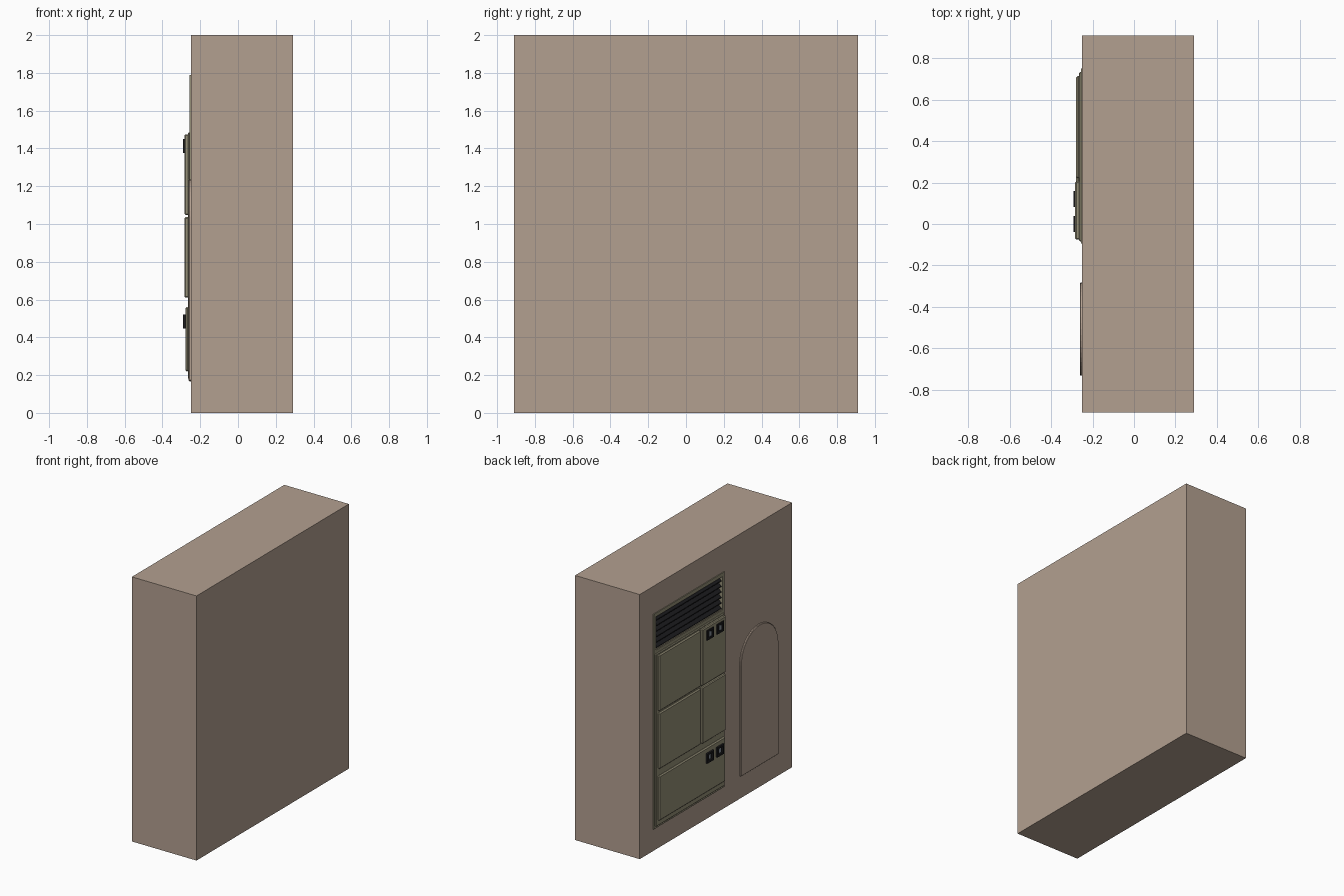
import bpy, bmesh, math

if "Cube" in bpy.data.objects:
    bpy.data.objects.remove(bpy.data.objects["Cube"])


def material(name, rgb):
    m = bpy.data.materials.new(name)
    m.diffuse_color = (*rgb, 1)
    m.use_nodes = True
    m.node_tree.nodes["Principled BSDF"].inputs["Base Color"].default_value = m.diffuse_color
    return m


PLASTER = material("plaster", (0.45, 0.35, 0.28))
OLIVE = material("olive_metal", (0.30, 0.275, 0.185))
BLACK = material("black", (0.012, 0.012, 0.014))
STEEL = material("steel", (0.25, 0.29, 0.34))


def finish(name, bm, mat, bevel=0):
    bmesh.ops.recalc_face_normals(bm, faces=bm.faces)
    me = bpy.data.meshes.new(name)
    bm.to_mesh(me)
    bm.free()
    ob = bpy.data.objects.new(name, me)
    bpy.context.collection.objects.link(ob)
    if mat:
        me.materials.append(mat)
    if bevel:
        mod = ob.modifiers.new("bevel", 'BEVEL')
        mod.width, mod.segments = bevel, 1
    return ob


def box(name, x, y, z, mat, bevel=0):
    """Box from (min, max) pairs."""
    bm = bmesh.new()
    bmesh.ops.create_cube(bm, size=1)
    for v in bm.verts:
        v.co = [(a + b) / 2 + c * (b - a) for (a, b), c in zip((x, y, z), v.co)]
    return finish(name, bm, mat, bevel)


def prism(name, profile, axis, lo, hi, mat, bevel=0):
    """Extrude a 2D profile along x (y,z points) or y (x,z points)."""
    bm = bmesh.new()
    at = (lambda p, d: (d, *p)) if axis == 'x' else (lambda p, d: (p[0], d, p[1]))
    f = bm.faces.new([bm.verts.new(at(p, lo)) for p in profile])
    g = bmesh.ops.extrude_face_region(bm, geom=[f])["geom"]
    delta = at((0, 0), hi - lo)
    bmesh.ops.translate(bm, vec=delta, verts=[v for v in g if isinstance(v, bmesh.types.BMVert)])
    return finish(name, bm, mat, bevel)


def ring(name, x, y, z, t, mat):
    """Rectangular frame of border width t, facing -x."""
    bm = bmesh.new()
    loops = []
    for d in x:
        for o in (0, t):
            (a, b), (c, e) = (y[0] + o, y[1] - o), (z[0] + o, z[1] - o)
            loops.append([bm.verts.new((d, *p)) for p in ((a, c), (b, c), (b, e), (a, e))])
    for p, q in ((0, 1), (1, 3), (3, 2), (2, 0)):
        for i in range(4):
            j = (i + 1) % 4
            bm.faces.new((loops[p][i], loops[p][j], loops[q][j], loops[q][i]))
    return finish(name, bm, mat)


# Wall block with a shallow recess for the vent
wall = box("wall", (-0.25, 0.29), (-0.91, 0.91), (0, 2), PLASTER)
VY, VZ = (-0.07, 0.725), (1.515, 1.765)
cutter = box("vent_cutter", (-0.4, -0.205), VY, VZ, None)
cutter.hide_render = True
cut = wall.modifiers.new("vent_recess", 'BOOLEAN')
cut.object, cut.operation, cut.solver = cutter, 'DIFFERENCE', 'EXACT'
bpy.context.view_layer.objects.active = wall
bpy.ops.object.modifier_apply(modifier=cut.name)
bpy.data.objects.remove(cutter)

# Cabinet backing, vent surround and vent lining
ring("vent_surround", (-0.256, -0.24), (-0.095, 0.75), (1.485, 1.79), 0.025, OLIVE)
box("vent_lining_back", (-0.212, -0.2), VY, VZ, BLACK)
ring("vent_lining", (-0.254, -0.206), VY, VZ, 0.004, OLIVE)
box("cabinet_plate", (-0.256, -0.245), (-0.095, 0.75), (0.165, 1.49), OLIVE)
box("cabinet_body", (-0.265, -0.25), (-0.085, 0.735), (0.18, 1.485), OLIVE, 0.005)

# Angled louvre slats
n = 6
step = (VZ[1] - VZ[0]) / n
for i in range(n):
    z = VZ[0] + i * step
    slat = [(-0.249, z + 0.003), (-0.249, z + 0.009), (-0.212, z + step), (-0.212, z + step - 0.009)]
    prism(f"vent_slat_{i + 1}", slat, 'y', VY[0] + 0.004, VY[1] - 0.004, BLACK)

# Raised doors and the bottom drawer
for level, z in (("lower", (0.61, 1.036)), ("upper", (1.048, 1.475))):
    box(f"{level}_wide_door", (-0.279, -0.26), (0.22, 0.715), z, OLIVE, 0.008)
    box(f"{level}_narrow_door", (-0.284, -0.26), (-0.075, 0.207), z, OLIVE, 0.006)
box("drawer", (-0.279, -0.26), (-0.075, 0.715), (0.22, 0.56), OLIVE, 0.008)

# Square recessed latches, two on the top door and two on the drawer
for row, z, x in (("door", 1.413, -0.282), ("drawer", 0.483, -0.277)):
    for side, y in (("left", 0.12), ("right", 0.0)):
        name = f"{row}_{side}_latch"
        ring(name + "_frame", (-0.292, x), (y - 0.039, y + 0.039), (z - 0.037, z + 0.037), 0.014, BLACK)
        box(name + "_plate", (x - 0.003, x), (y - 0.03, y + 0.03), (z - 0.03, z + 0.03), BLACK)
        box(name + "_lever", (x - 0.007, x), (y - 0.012, y + 0.012), (z - 0.018, z + 0.018), STEEL, 0.002)

# Arched doorway panel
cy, r, spring = -0.508, 0.225, 1.01
arch = [(cy + r, 0.17)]
arch += [(cy + r * math.cos(a), spring + r * math.sin(a)) for a in (math.pi * i / 24 for i in range(25))]
arch += [(cy - r, 0.17)]
prism("arched_panel", arch, 'x', -0.262, -0.245, PLASTER, 0.004)
